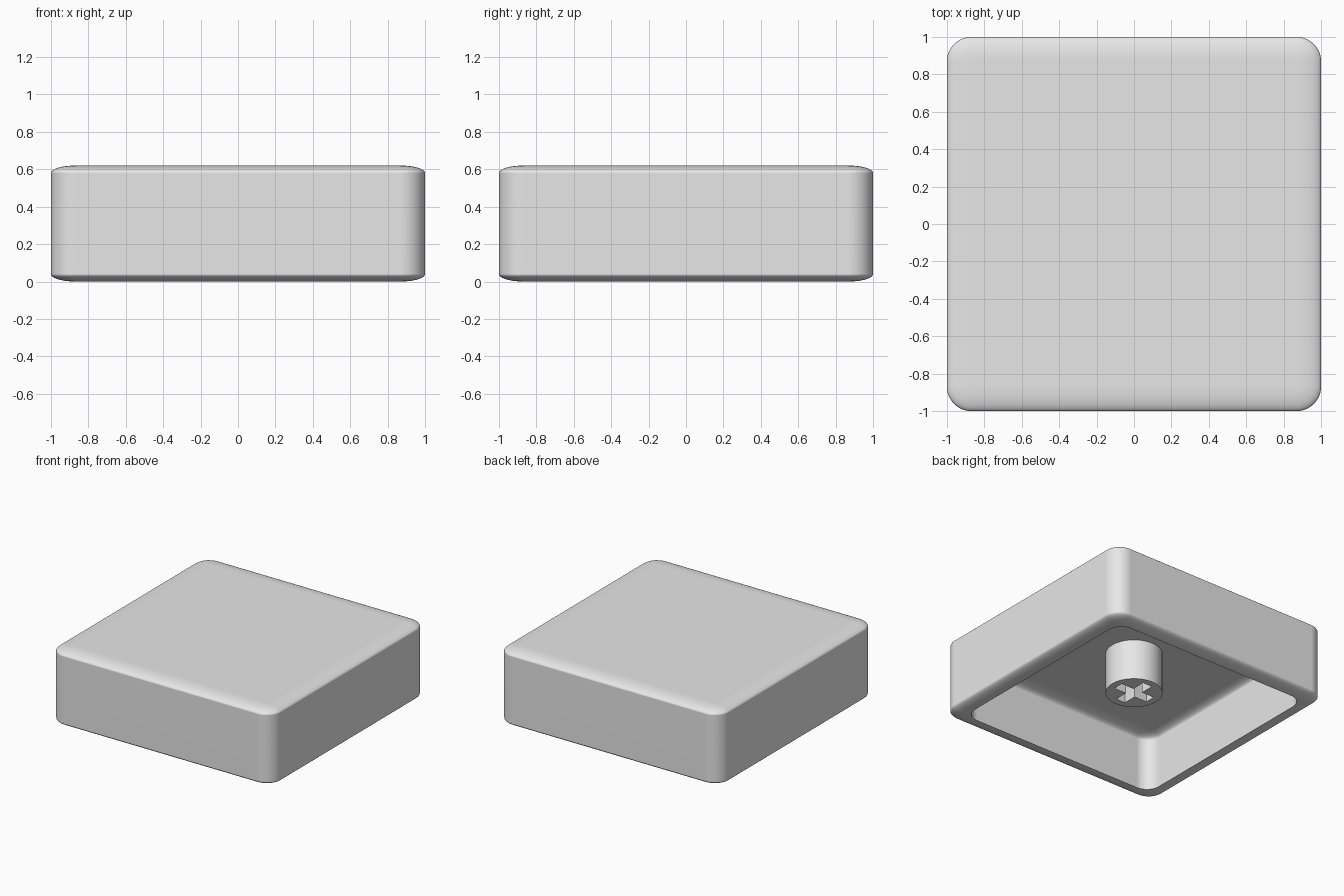
import bpy, bmesh, math
from mathutils import Matrix

cube = bpy.data.objects.get("Cube")
if cube:
    bpy.data.objects.remove(cube, do_unlink=True)

grey = bpy.data.materials.new("light_grey_plastic")
grey.use_nodes = True
grey.diffuse_color = (0.8, 0.8, 0.8, 1)
grey.node_tree.nodes["Principled BSDF"].inputs["Base Color"].default_value = (0.8, 0.8, 0.8, 1)


def make_object(name, bm):
    mesh = bpy.data.meshes.new(name)
    bm.to_mesh(mesh)
    bm.free()
    mesh.materials.append(grey)
    obj = bpy.data.objects.new(name, mesh)
    bpy.context.collection.objects.link(obj)
    return obj


def box(name, half_x, half_y, bottom, top, radius=0):
    """Box whose edges are rounded before it is squashed to its final height."""
    bm = bmesh.new()
    bmesh.ops.create_cube(bm, size=2)
    if radius:
        bmesh.ops.bevel(bm, geom=bm.edges[:], offset=radius, segments=12,
                        profile=0.5, affect='EDGES', clamp_overlap=True)
    bm.transform(Matrix.Translation((0, 0, (bottom + top) / 2))
                 @ Matrix.Diagonal((half_x, half_y, (top - bottom) / 2, 1)))
    return make_object(name, bm)


def activate(obj):
    bpy.ops.object.select_all(action='DESELECT')
    obj.select_set(True)
    bpy.context.view_layer.objects.active = obj


def cut(obj, cutter):
    activate(obj)
    mod = obj.modifiers.new("cut", 'BOOLEAN')
    mod.operation = 'DIFFERENCE'
    mod.solver = 'EXACT'
    mod.object = cutter
    bpy.ops.object.modifier_apply(modifier=mod.name)
    bpy.data.objects.remove(cutter, do_unlink=True)


def smooth(obj):
    activate(obj)
    bpy.ops.object.shade_smooth_by_angle(angle=math.radians(35))
    mod = obj.modifiers.new("flat_face_normals", 'WEIGHTED_NORMAL')
    mod.keep_sharp = True


# Rounded cap, hollowed from below
shell = box("cap_shell", 1, 1, 0, 0.62, 0.13)
cut(shell, box("cavity_cutter", 0.885, 0.885, -0.2, 0.46, 0.13))
smooth(shell)

# Round mounting post under the cap
bm = bmesh.new()
bmesh.ops.create_cone(bm, cap_ends=True, segments=48, radius1=0.21, radius2=0.21,
                      depth=0.37, matrix=Matrix.Translation((0, 0, 0.315)))
post = make_object("mounting_post", bm)

# Cross-shaped socket in the post
arm_length, arm_width = 0.155, 0.042
for half_x, half_y in ((arm_length, arm_width), (arm_width, arm_length)):
    cut(post, box("socket_cutter", half_x, half_y, 0, 0.44))
smooth(post)
